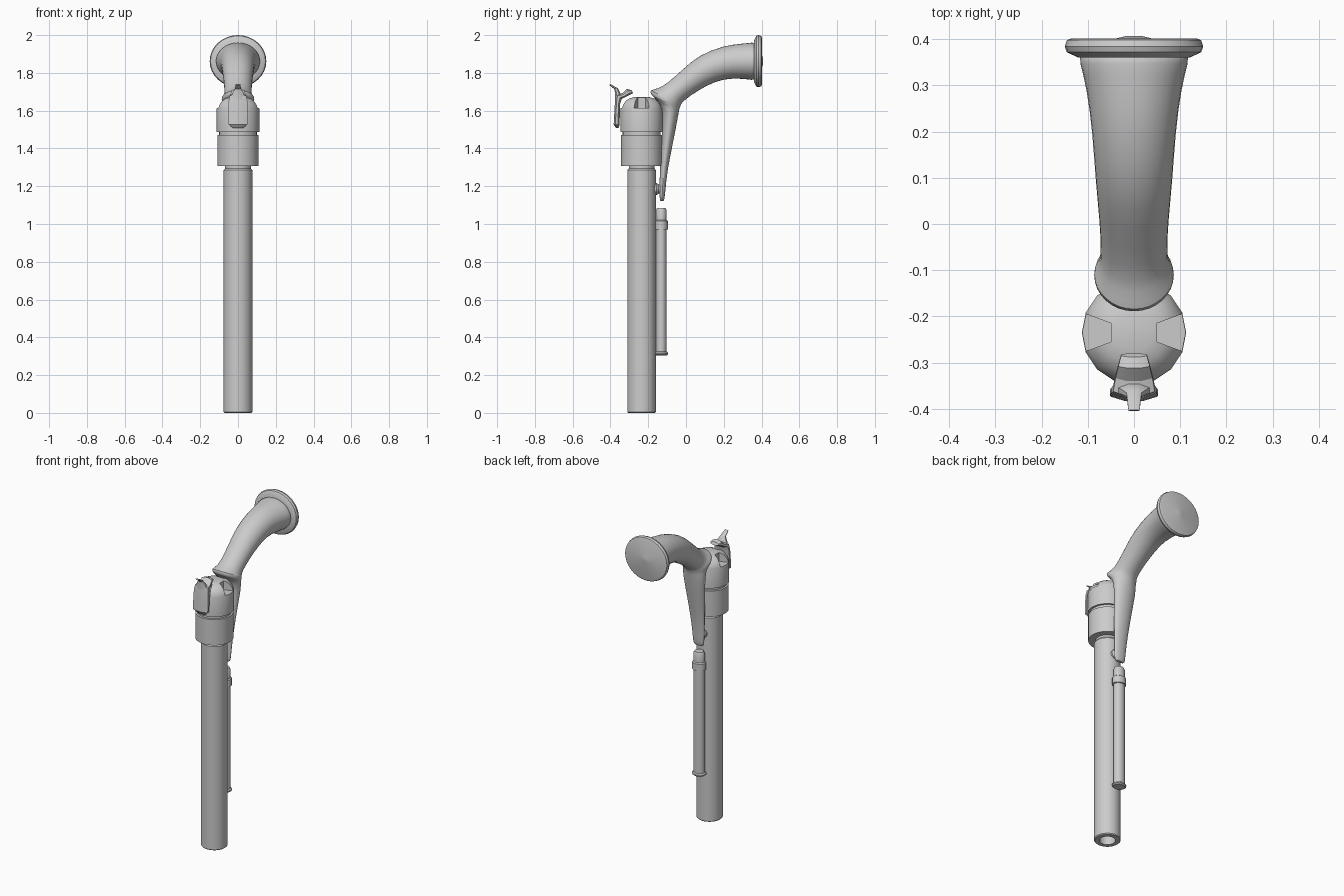
import bpy, bmesh
from math import sin, cos, pi, radians
from mathutils import Vector, Matrix

if "Cube" in bpy.data.objects:
    bpy.data.objects.remove(bpy.data.objects["Cube"])

AXIS_Y = -0.235  # barrel centre line


def finish(name, bm, angle=35):
    bmesh.ops.remove_doubles(bm, verts=bm.verts, dist=1e-5)
    bmesh.ops.recalc_face_normals(bm, faces=bm.faces)
    mesh = bpy.data.meshes.new(name)
    bm.to_mesh(mesh)
    bm.free()
    obj = bpy.data.objects.new(name, mesh)
    bpy.context.collection.objects.link(obj)
    if angle:
        bpy.ops.object.select_all(action='DESELECT')
        obj.select_set(True)
        bpy.context.view_layer.objects.active = obj
        bpy.ops.object.shade_smooth_by_angle(angle=radians(angle))
    return obj


def bridge(bm, rings, closed=False):
    pairs = list(zip(rings, rings[1:]))
    if closed:
        pairs.append((rings[-1], rings[0]))
    for a, b in pairs:
        n = len(a)
        for i in range(n):
            j = (i + 1) % n
            bm.faces.new((a[i], a[j], b[j], b[i]))


def revolve(name, profile, sides=32, at=(0, 0, 0), squash=(1, 1), turn=0):
    """Revolve (radius, height) points about z, then tip and place them."""
    bm = bmesh.new()
    rings = [[bm.verts.new((r * squash[0] * cos(2 * pi * i / sides),
                            r * squash[1] * sin(2 * pi * i / sides), z))
              for i in range(sides)] for r, z in profile]
    bridge(bm, rings)
    bm.transform(Matrix.Translation(at) @ Matrix.Rotation(turn, 4, 'X'))
    return finish(name, bm)


def loft(name, sections, sides=16, boxy=False, angle=35):
    """Each section is front point (y, z), back point (y, z), half width."""
    bm = bmesh.new()
    phase = pi / sides if boxy else 0
    grow = 1 / cos(phase)
    rings = []
    for front, back, width in sections:
        a, b = Vector((0, *front)), Vector((0, *back))
        mid, half = (a + b) / 2, (a - b) / 2 * grow
        angles = [phase + 2 * pi * i / sides for i in range(sides)]
        rings.append([bm.verts.new(mid + half * sin(t) + Vector((width * grow * cos(t), 0, 0)))
                      for t in angles])
    bridge(bm, rings)
    bm.faces.new(rings[0])
    bm.faces.new(rings[-1])
    return finish(name, bm, angle)


# Hollow barrel with a narrow neck
revolve("barrel", [(0, 0.7), (0.046, 0.7), (0.046, 0), (0.071, 0), (0.076, 0.005),
                   (0.076, 1.285), (0.068, 1.295), (0.068, 1.32), (0, 1.32)],
        at=(0, AXIS_Y, 0))

# Collar and the groove above it
revolve("collar", [(0, 1.308), (0.109, 1.308), (0.109, 1.47), (0.1, 1.472),
                   (0.1, 1.495), (0, 1.495)], at=(0, AXIS_Y, 0))

# Domed breech with four tapered notches
breech = revolve("breech", [(0, 1.488), (0.113, 1.488), (0.113, 1.61), (0.105, 1.632),
                            (0.09, 1.652), (0.07, 1.665), (0.04, 1.672), (0, 1.673)],
                 sides=16, at=(0, AXIS_Y, 0))
bm = bmesh.new()
for k in range(4):
    bottom, top = [[bm.verts.new(Matrix.Rotation(k * pi / 2, 3, 'Z') @ Vector(p) +
                                 Vector((0, AXIS_Y, 0)))
                    for p in ((0.05, -0.02, z), (0.13, -0.05, z), (0.13, 0.05, z), (0.05, 0.02, z))]
                   for z in (1.613, 1.75)]
    bridge(bm, [bottom, top])
    bm.faces.new(bottom)
    bm.faces.new(top)
cutter = finish("notch_cutter", bm, 0)
cutter.hide_render = True
cutter.hide_set(True)
cut = breech.modifiers.new("Notches", 'BOOLEAN')
cut.object = cutter
cut.solver = 'EXACT'

# Hammer: plate with a nose bent over the breech, and a thumb spur
loft("hammer", [((-0.37, 1.508), (-0.355, 1.51), 0.028),
                ((-0.383, 1.527), (-0.352, 1.527), 0.05),
                ((-0.38, 1.58), (-0.35, 1.58), 0.052),
                ((-0.376, 1.65), (-0.348, 1.64), 0.05),
                ((-0.372, 1.685), (-0.34, 1.662), 0.045),
                ((-0.34, 1.69), (-0.32, 1.672), 0.04),
                ((-0.312, 1.715), (-0.3, 1.682), 0.034),
                ((-0.288, 1.708), (-0.28, 1.692), 0.028)], sides=8, boxy=True, angle=25)
loft("hammer_spur", [((-0.376, 1.66), (-0.34, 1.67), 0.04),
                     ((-0.376, 1.695), (-0.35, 1.698), 0.028),
                     ((-0.38, 1.715), (-0.36, 1.718), 0.016),
                     ((-0.405, 1.735), (-0.403, 1.742), 0.012)], sides=8, boxy=True)

# Curved grip with a lip behind the breech and a long tapering tail
grip = loft("grip", [((-0.137, 1.12), (-0.118, 1.12), 0.032),
                     ((-0.14, 1.135), (-0.113, 1.135), 0.038),
                     ((-0.141, 1.2), (-0.107, 1.2), 0.042),
                     ((-0.138, 1.3), (-0.097, 1.29), 0.049),
                     ((-0.13, 1.45), (-0.066, 1.44), 0.061),
                     ((-0.12, 1.59), (-0.043, 1.56), 0.075),
                     ((-0.14, 1.645), (-0.036, 1.6), 0.076),
                     ((-0.192, 1.686), (-0.032, 1.612), 0.088),
                     ((-0.194, 1.712), (-0.028, 1.624), 0.09),
                     ((-0.15, 1.716), (-0.023, 1.635), 0.076),
                     ((-0.1, 1.745), (-0.013, 1.649), 0.073),
                     ((-0.01, 1.827), (0.022, 1.677), 0.076),
                     ((0.07, 1.897), (0.11, 1.733), 0.085),
                     ((0.2, 1.947), (0.2, 1.768), 0.092),
                     ((0.3, 1.957), (0.29, 1.768), 0.105),
                     ((0.35, 1.963), (0.35, 1.76), 0.12),
                     ((0.385, 1.965), (0.385, 1.758), 0.128)])
smooth = grip.modifiers.new("Smooth", 'SUBSURF')
smooth.levels = smooth.render_levels = 1

# Flared butt plate with a shallow centre boss
revolve("butt_plate", [(0, 0.36), (0.8, 0.36), (0.97, 0.372), (1, 0.384), (0.97, 0.398),
                       (0.9, 0.402), (0.25, 0.402), (0.12, 0.407), (0, 0.407)],
        at=(0, 0, 1.862), squash=(0.15, 0.138), turn=-pi / 2)

# Lug joining the tail to the barrel
revolve("tail_lug", [(0, -0.18), (0.032, -0.18), (0.032, -0.155), (0.024, -0.145),
                     (0.024, -0.12), (0, -0.12)], sides=16, at=(0, 0, 1.185), turn=-pi / 2)

# Rod under the barrel with its foot, band and tip
revolve("loading_rod", [(0, 0.305), (0.03, 0.305), (0.036, 0.311), (0.036, 0.318),
                        (0.029, 0.324), (0.029, 0.97), (0.035, 0.972), (0.035, 1.015),
                        (0.029, 1.02), (0.029, 1.07), (0.023, 1.084), (0, 1.086)],
        sides=20, at=(0, -0.131, 0), squash=(1.2, 1))
